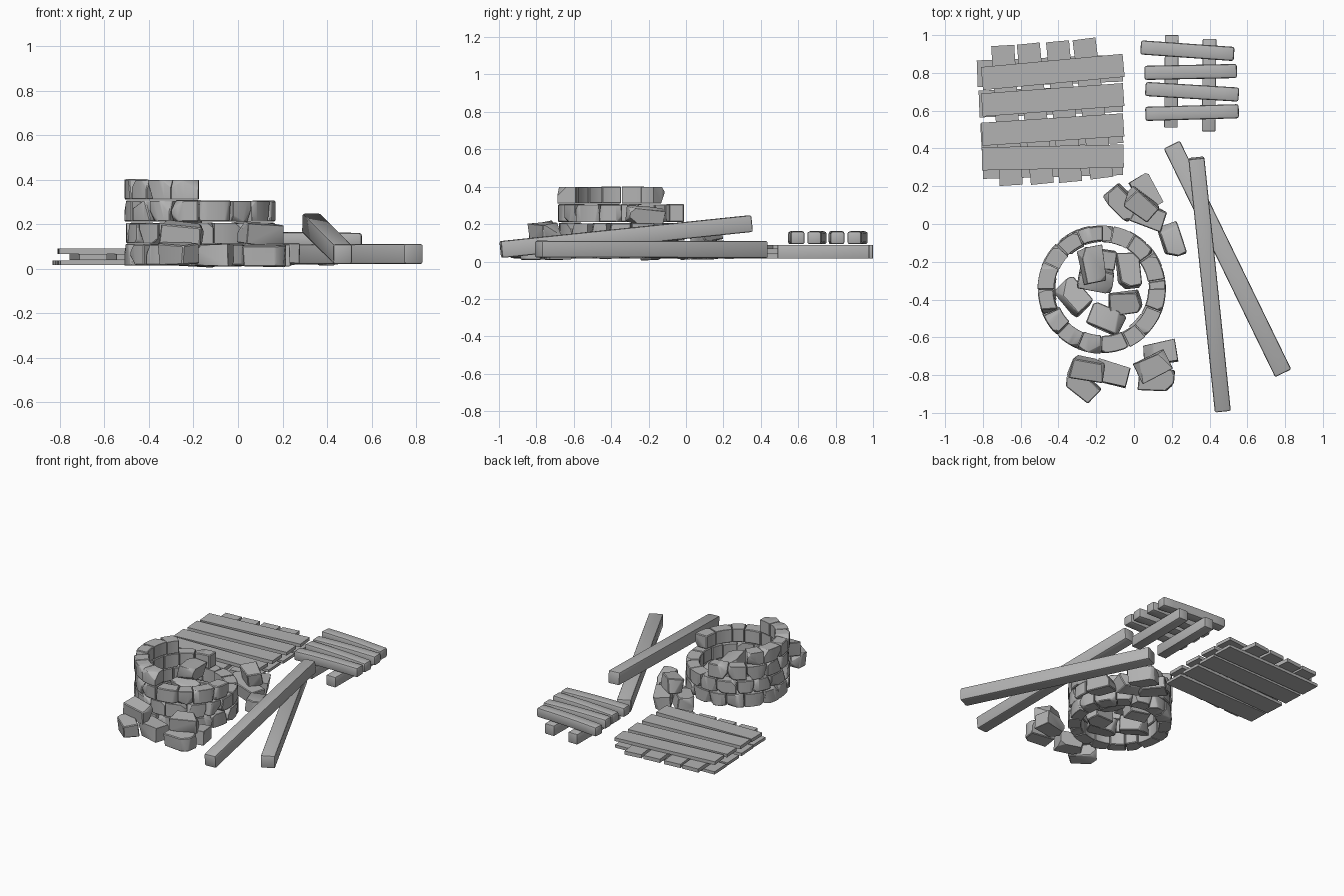
import bpy, bmesh, math, random
from mathutils import Vector, Matrix, Euler

random.seed(7)
cube = bpy.data.objects.get("Cube")
if cube:
    bpy.data.objects.remove(cube, do_unlink=True)

# One plain grey for everything
GREY = (0.45, 0.45, 0.45, 1.0)
grey = bpy.data.materials.new("plain_grey")
grey.use_nodes = True
grey.diffuse_color = GREY
grey.node_tree.nodes["Principled BSDF"].inputs["Base Color"].default_value = GREY


def jitter(amount):
    return random.uniform(-amount, amount)


def finish(bm, name, matrix=None, bevel=0.0, segments=1):
    """Soften sharp edges, then turn the bmesh into a shaded object."""
    bmesh.ops.recalc_face_normals(bm, faces=bm.faces)
    if bevel:
        sharp = [e for e in bm.edges if e.calc_face_angle(0) > 0.6]
        bmesh.ops.bevel(bm, geom=sharp, offset=bevel, segments=segments,
                        profile=0.5, affect='EDGES', clamp_overlap=True)
    if matrix:
        bm.transform(matrix)
    mesh = bpy.data.meshes.new(name)
    bm.to_mesh(mesh)
    bm.free()
    mesh.shade_smooth()
    mesh.set_sharp_from_angle(angle=math.radians(30))
    mesh.materials.append(grey)
    obj = bpy.data.objects.new(name, mesh)
    bpy.context.collection.objects.link(obj)
    return obj


def chip(bm, corner, centre, depth):
    """Slice a broken corner off a stone."""
    normal = (corner - centre).normalized()
    normal = (normal + Vector((jitter(0.4), jitter(0.4), jitter(0.4)))).normalized()
    cut = bmesh.ops.bisect_plane(bm, geom=bm.verts[:] + bm.edges[:] + bm.faces[:],
                                 plane_co=corner - normal * depth,
                                 plane_no=normal, clear_outer=True)
    edges = [g for g in cut["geom_cut"] if isinstance(g, bmesh.types.BMEdge)]
    if len(edges) > 2:
        bmesh.ops.edgeloop_fill(bm, edges=edges)


def board(name, start, end, width, height, bevel=0.0, bow=0.0):
    """Straight or slightly bowed timber between two end centres."""
    a, b = Vector(start), Vector(end)
    bm = bmesh.new()
    bmesh.ops.create_cube(bm, size=1)
    if bow:
        long_edges = [e for e in bm.edges
                      if abs(e.verts[0].co.x - e.verts[1].co.x) > 0.5]
        bmesh.ops.subdivide_edges(bm, edges=long_edges, cuts=5)
        for v in bm.verts:
            v.co.z += bow / height * math.cos(v.co.x * math.pi)
    bmesh.ops.scale(bm, vec=((b - a).length, width, height), verts=bm.verts)
    turn = (b - a).to_track_quat('X', 'Z').to_matrix().to_4x4()
    return finish(bm, name, Matrix.Translation((a + b) / 2) @ turn, bevel, 2)


def brick(name, x, y, z, angle, tilt=0.0, size=(0.18, 0.11, 0.095)):
    """Loose broken stone."""
    bm = bmesh.new()
    bmesh.ops.create_cube(bm, size=1)
    bmesh.ops.scale(bm, vec=size, verts=bm.verts)
    for v in bm.verts:
        v.co += Vector((jitter(0.008), jitter(0.008), jitter(0.006)))
    corners = random.sample([v.co.copy() for v in bm.verts], 3)
    for c in corners:
        chip(bm, c, Vector(), random.uniform(0.015, 0.035))
    turn = Euler((math.radians(tilt), math.radians(tilt * 0.7), math.radians(angle)))
    place = Matrix.Translation((x, y, z)) @ turn.to_matrix().to_4x4()
    return finish(bm, name, place, 0.005)


# Ruined round wall
WELL = Vector((-0.17, -0.345, 0))
INNER, OUTER, STEP = 0.25, 0.343, 22.5


def wall_stone(name, a0, a1, z0, z1):
    """Curved wedge swept around the wall axis."""
    bm = bmesh.new()
    inner, outer = INNER + jitter(0.008), OUTER - random.uniform(0, 0.01)
    section = [(inner, z0), (outer, z0), (outer, z1), (inner, z1)]
    rings = []
    for i in range(5):
        a = math.radians(a0 + (a1 - a0) * i / 4)
        rings.append([bm.verts.new(WELL + Vector((r * math.cos(a), r * math.sin(a), z)))
                      for r, z in section])
    for p, q in zip(rings, rings[1:]):
        for k in range(4):
            n = (k + 1) % 4
            bm.faces.new((p[k], p[n], q[n], q[k]))
    bm.faces.new(rings[0])
    bm.faces.new(rings[-1][::-1])
    bmesh.ops.recalc_face_normals(bm, faces=bm.faces)
    middle = sum((v.co for v in bm.verts), Vector()) / len(bm.verts)
    corners = [r[k].co.copy() for r in (rings[0], rings[-1]) for k in (1, 2)]
    for c in random.sample(corners, 2):
        chip(bm, c, middle, random.uniform(0.012, 0.03))
    finish(bm, name, None, 0.005)


# Each course: base height, top height, first angle, stone count
COURSES = [(0.015, 0.11, 0, 16), (0.113, 0.208, 11, 16),
           (0.211, 0.308, 90, 12), (0.311, 0.402, 135, 6)]
for row, (z0, z1, first, count) in enumerate(COURSES):
    joints = [first + STEP * i + jitter(3) for i in range(count + 1)]
    if count == 16:
        joints[-1] = joints[0] + 360
    for i in range(count):
        wall_stone(f"wall_stone_{row + 1}_{i + 1}", joints[i] + 0.4, joints[i + 1] - 0.4,
                   z0, z1 - random.uniform(0, 0.005))

# Rubble fallen inside the wall: x, y, z, angle, tilt
INSIDE = [(-0.19, -0.18, 0.06, -8, 4), (-0.20, -0.29, 0.15, -10, 8),
          (-0.22, -0.22, 0.24, 100, 10), (-0.03, -0.25, 0.10, 97, 12),
          (-0.32, -0.385, 0.09, -50, -12), (-0.04, -0.415, 0.07, 5, 8),
          (-0.15, -0.505, 0.08, -22, -10)]
for i, spec in enumerate(INSIDE):
    brick(f"inner_rubble_{i + 1}", *spec)

# Rubble heaps outside the wall
OUTSIDE = [(-0.12, -0.79, 0.06, -15, 0), (-0.28, -0.85, 0.065, -42, 3),
           (-0.25, -0.77, 0.155, -12, 8), (0.14, -0.68, 0.06, 8, 0),
           (0.12, -0.825, 0.06, -5, 2), (0.10, -0.755, 0.155, 27, 7),
           (-0.06, 0.115, 0.06, -45, 3), (0.06, 0.165, 0.065, 118, 5),
           (0.07, 0.045, 0.06, -20, 2), (0.03, 0.105, 0.155, -38, 8),
           (0.20, -0.09, 0.065, 110, 4)]
for i, spec in enumerate(OUTSIDE):
    brick(f"outer_rubble_{i + 1}", *spec)

# Fallen beams: one flat, one leaning across it
board("flat_beam", (0.20, 0.42, 0.064), (0.79, -0.79, 0.066), 0.095, 0.09, 0.01)
board("leaning_beam", (0.33, 0.35, 0.203), (0.47, -0.99, 0.064), 0.085, 0.09, 0.01)

# Wide platform: lower boards, cross boards, upper boards
LEFT_Y = (0.77, 0.63, 0.475, 0.345)
RIGHT_Y = (0.84, 0.685, 0.525, 0.36)
for i, (ya, yb) in enumerate(zip(LEFT_Y, RIGHT_Y)):
    board(f"upper_board_{i + 1}", (-0.805, ya, 0.078), (-0.055, yb, 0.078), 0.122, 0.023)
    board(f"lower_board_{i + 1}", (-0.83 + 0.01 * i, ya + 0.025 - 0.02 * i, 0.027),
          (-0.06, yb - 0.015 - 0.005 * i, 0.027), 0.142, 0.02)
BACK_ENDS = ((-0.695, 0.945), (-0.56, 0.955), (-0.405, 0.967), (-0.265, 0.98))
FRONT_ENDS = ((-0.65, 0.205), (-0.485, 0.213), (-0.335, 0.223), (-0.17, 0.243))
for i, (back, front) in enumerate(zip(BACK_ENDS, FRONT_ENDS)):
    board(f"cross_board_{i + 1}", (*back, 0.052), (*front, 0.052), 0.122, 0.026)

# Small slatted pallet on two runners
for side, x, y in (("left", 0.40, 0.98), ("right", 0.20, 1.0)):
    board(f"{side}_runner", (x, y, 0.052), (x - 0.005, y - 0.49, 0.052), 0.072, 0.074, 0.005)
SLATS = ((0.035, 0.935, 0.53, 0.90), (0.055, 0.80, 0.545, 0.81),
         (0.06, 0.715, 0.555, 0.685), (0.06, 0.583, 0.555, 0.597))
for i, (xa, ya, xb, yb) in enumerate(SLATS):
    board(f"slat_{i + 1}", (xa, ya, 0.126), (xb, yb, 0.126), 0.075, 0.068, 0.012, 0.004)
